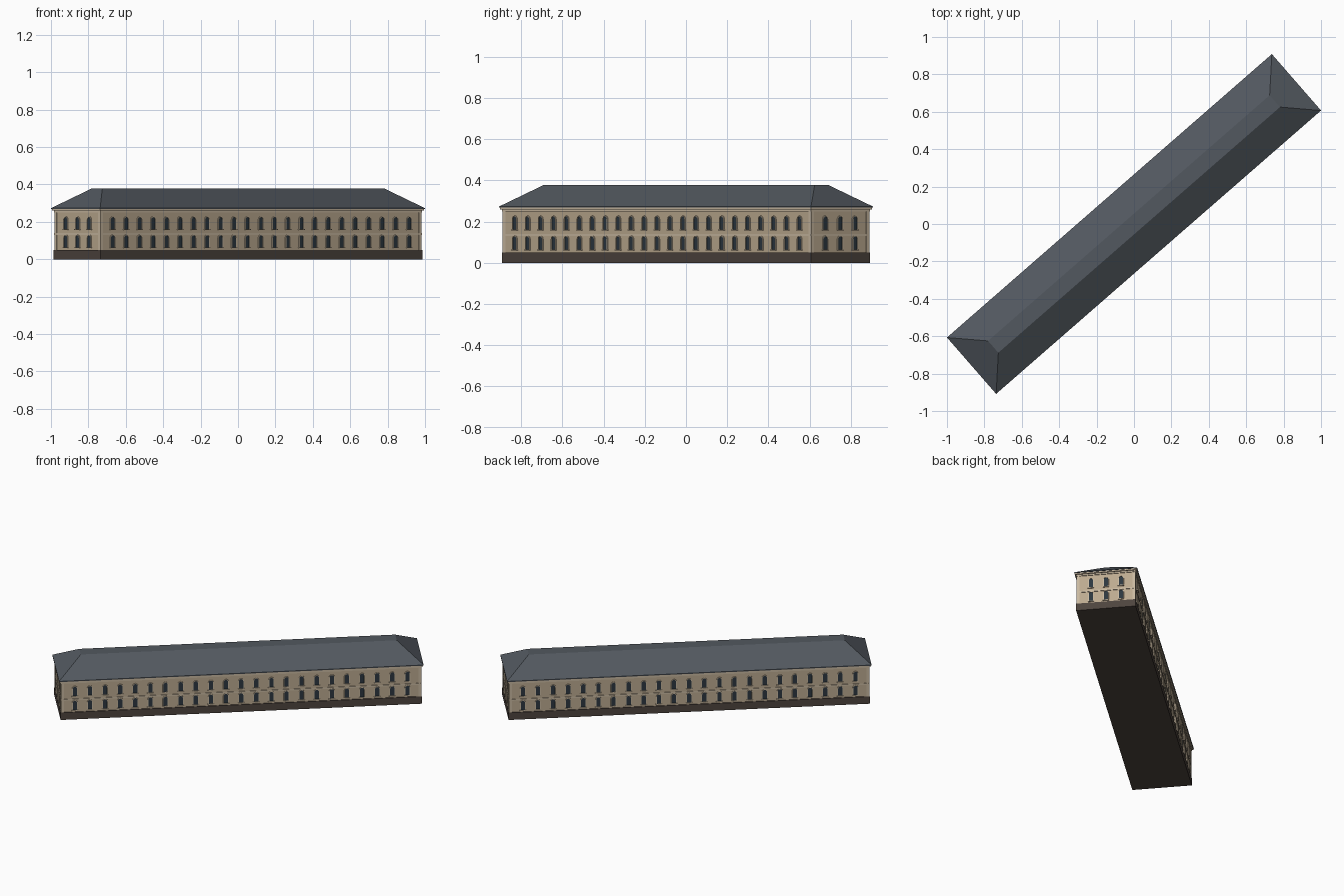
import bpy, bmesh, math
from mathutils import Matrix, Vector

if "Cube" in bpy.data.objects:
    bpy.data.objects.remove(bpy.data.objects["Cube"])

ANGLE = math.atan2(1.515, 1.737)
TURN = Matrix.Rotation(ANGLE, 4, 'Z')
HL, HW = 1.1525, 0.20            # half length / half width at the eaves


def material(name, rgb):
    m = bpy.data.materials.new(name)
    m.diffuse_color = (*rgb, 1)
    m.use_nodes = True
    m.node_tree.nodes["Principled BSDF"].inputs["Base Color"].default_value = m.diffuse_color
    return m


STONE = material("wall_stone", (0.50, 0.40, 0.275))
TRIM = material("trim_stone", (0.58, 0.48, 0.35))
BASE = material("plinth_stone", (0.075, 0.058, 0.048))
SLATE = material("roof_slate", (0.085, 0.098, 0.115))
GLASS = material("window_glass", (0.025, 0.038, 0.05))


def finish(bm, name, mat):
    bmesh.ops.recalc_face_normals(bm, faces=bm.faces)
    bm.transform(TURN)
    me = bpy.data.meshes.new(name)
    bm.to_mesh(me)
    bm.free()
    me.materials.append(mat)
    ob = bpy.data.objects.new(name, me)
    bpy.context.collection.objects.link(ob)
    return ob


def add_box(bm, lo, hi, frame=Matrix()):
    lo, hi = Vector(lo), Vector(hi)
    m = frame @ Matrix.Translation((lo + hi) / 2) @ Matrix.Diagonal((*(hi - lo), 1))
    bmesh.ops.create_cube(bm, size=1, matrix=m)


def band(name, inset, z0, z1, mat):
    bm = bmesh.new()
    x, y = HL - inset, HW - inset
    add_box(bm, (-x, -y, z0), (x, y, z1))
    return finish(bm, name, mat)


# Stacked body: plinth, walls, string course, two-step cornice
band("plinth", 0.0105, 0, 0.05, BASE)
band("walls", 0.016, 0.05, 0.255, STONE)
band("string_course", 0.012, 0.131, 0.141, TRIM)
band("cornice_lower", 0.011, 0.250, 0.260, TRIM)
band("cornice_upper", 0.003, 0.260, 0.270, TRIM)

# Hipped roof with a narrow flat top
bm = bmesh.new()
rings = []
for x, y, z in ((HL, HW, 0.268), (HL, HW, 0.273), (0.999, 0.042, 0.379)):
    rings.append([bm.verts.new((sx * x, sy * y, z))
                  for sx, sy in ((-1, -1), (1, -1), (1, 1), (-1, 1))])
for a, b in zip(rings, rings[1:]):
    for i in range(4):
        j = (i + 1) % 4
        bm.faces.new((a[i], a[j], b[j], b[i]))
bm.faces.new(rings[0][::-1])
bm.faces.new(rings[-1])
finish(bm, "hipped_roof", SLATE)

# Corner pilasters
bm = bmesh.new()
for sx in (-1, 1):
    for sy in (-1, 1):
        x, y = sx * (HL - 0.0225), sy * (HW - 0.0225)
        add_box(bm, (x - 0.0095, y - 0.0095, 0.05), (x + 0.0095, y + 0.0095, 0.252))
finish(bm, "corner_pilasters", TRIM)


# Arched window outline in (x, z), open at the foot
def arch(half, height, steps=8):
    spring = height - half
    pts = [(half, 0)]
    pts += [(half * math.cos(math.pi * i / steps), spring + half * math.sin(math.pi * i / steps))
            for i in range(steps + 1)]
    return pts + [(-half, 0)]


def add_glass(bm, frame):
    pts = [bm.verts.new(frame @ Vector((x, -0.0015, z))) for x, z in arch(0.0135, 0.064)]
    bm.faces.new(pts)


def add_surround(bm, frame):
    inner, outer = arch(0.0135, 0.064), arch(0.0175, 0.068)
    rows = [[bm.verts.new(frame @ Vector((x, y, z))) for x, z in pts]
            for pts, y in ((inner, 0.001), (inner, -0.005), (outer, -0.005), (outer, 0.001))]
    for a, b in zip(rows, rows[1:] + rows[:1]):
        for i in range(len(a) - 1):
            bm.faces.new((a[i], a[i + 1], b[i + 1], b[i]))
    for k in (0, -1):
        bm.faces.new([r[k] for r in rows])


# Window positions: 23 per long side, 3 per end, two storeys
frames = []
for side in range(4):
    count, depth = ((23, HW - 0.016), (3, HL - 0.016))[side % 2]
    spin = Matrix.Rotation(side * math.pi / 2, 4, 'Z')
    for i in range(count):
        for z in (0.064, 0.161):
            x = (i - (count - 1) / 2) * 0.0956
            frames.append(spin @ Matrix.Translation((x, -depth, z)))

glass, surround, sills = bmesh.new(), bmesh.new(), bmesh.new()
for f in frames:
    add_glass(glass, f)
    add_surround(surround, f)
    add_box(sills, (-0.020, -0.008, -0.005), (0.020, 0.001, 0), f)
# Glass panes are open faces, so skip normal guessing by facing them outward
for face in glass.faces:
    face.normal_update()
g = finish(glass, "window_panes", GLASS)
g.data.update()
bm = bmesh.new()
bm.from_mesh(g.data)
bm.normal_update()
inv = TURN.inverted()
for face in bm.faces:
    c, n = inv @ face.calc_center_median(), inv.to_3x3() @ face.normal
    out = Vector((c.x, 0, 0)) if abs(c.x) > HL - 0.03 else Vector((0, c.y, 0))
    if n.dot(out) < 0:
        face.normal_flip()
bm.to_mesh(g.data)
bm.free()
finish(surround, "window_surrounds", TRIM)
finish(sills, "window_sills", TRIM)
